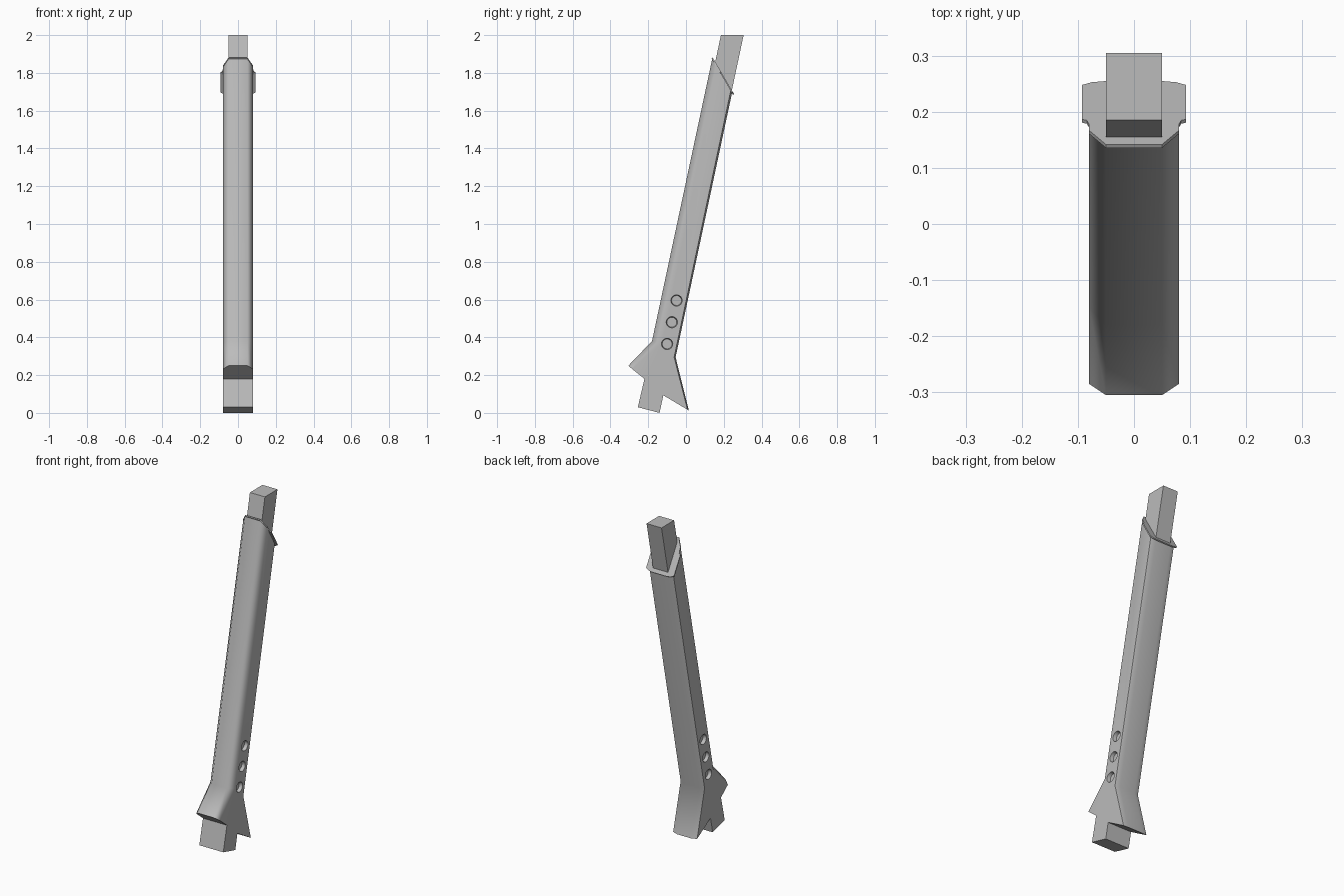
import bpy, bmesh
from mathutils import Vector, Matrix

cube = bpy.data.objects.get("Cube")
if cube:
    bpy.data.objects.remove(cube, do_unlink=True)

steel = bpy.data.materials.new("plain_grey")
steel.use_nodes = True
GREY = (0.5, 0.5, 0.5, 1)
steel.diffuse_color = GREY
steel.node_tree.nodes["Principled BSDF"].inputs["Base Color"].default_value = GREY


def finish(bm, name):
    bmesh.ops.recalc_face_normals(bm, faces=bm.faces)
    mesh = bpy.data.meshes.new(name)
    bm.to_mesh(mesh)
    bm.free()
    mesh.materials.append(steel)
    obj = bpy.data.objects.new(name, mesh)
    bpy.context.collection.objects.link(obj)
    return obj


def activate(obj):
    bpy.ops.object.select_all(action='DESELECT')
    obj.select_set(True)
    bpy.context.view_layer.objects.active = obj


def loft(name, rings):
    """Join matching closed rings of points and close both ends."""
    bm = bmesh.new()
    loops = [[bm.verts.new(p) for p in ring] for ring in rings]
    for a, b in zip(loops, loops[1:]):
        for i in range(len(a)):
            j = (i + 1) % len(a)
            bm.faces.new((a[i], a[j], b[j], b[i]))
    bm.faces.new(loops[0])
    bm.faces.new(loops[-1])
    return finish(bm, name)


def across(profile, x):
    return [(x, y, z) for y, z in profile]


# Sleeve with forked foot: middle profile and slightly inset side profile
foot = [(-.22, .18), (-.255, .03), (-.14, 0), (-.12, .093)]
middle = [(.14, 1.88), (-.18, .38), (-.305, .25)] + foot + [(.015, .013), (-.055, .295), (.245, 1.70)]
side = [(.165, 1.837), (-.148, .373), (-.285, .232)] + foot + [(.008, .017), (-.063, .295), (.238, 1.712)]
sleeve = loft("sleeve", [across(side, -.08), across(middle, -.05),
                         across(middle, .05), across(side, .08)])

# Three shallow round recesses on each side of the sleeve
bm = bmesh.new()
for sx in (-1, 1):
    for i in range(3):
        spot = Vector((sx * .08, -.10 + .025 * i, .365 + .115 * i))
        turn = Matrix.Rotation(sx * 1.5707963, 4, 'Y')
        bmesh.ops.create_cone(bm, cap_ends=True, segments=24, radius1=.026, radius2=.034,
                              depth=.04, matrix=Matrix.Translation(spot) @ turn)
cutter = finish(bm, "recess_cutter")
cutter.hide_render = True
activate(sleeve)
cut = sleeve.modifiers.new("recesses", 'BOOLEAN')
cut.object = cutter
cut.solver = 'EXACT'
bpy.ops.object.modifier_apply(modifier=cut.name)
bpy.data.objects.remove(cutter, do_unlink=True)
bpy.ops.object.shade_smooth_by_angle(angle=.85)
soft = sleeve.modifiers.new("soft_chamfers", 'WEIGHTED_NORMAL')
soft.keep_sharp = True

# Thin collar plate lying on the slanted upper end
half = [(.05, .14), (.08, .165), (.08, .176), (.084, .183), (.093, .185),
        (.093, .246), (.075, .251), (.05, .253)]
outline = half + [(-x, y) for x, y in reversed(half)]
normal = Vector((0, 1.714, 1)).normalized()


def collar_ring(offset):
    return [Vector((x, y, 1.88 - 1.714 * (y - .14))) + normal * offset for x, y in outline]


loft("collar_plate", [collar_ring(-.005), collar_ring(.002)])

# Square inner bar rising out of the sleeve
bar = [(.185, 2), (.036, 1.3), (.156, 1.3), (.305, 2)]
loft("inner_bar", [across(bar, -.05), across(bar, .05)])
